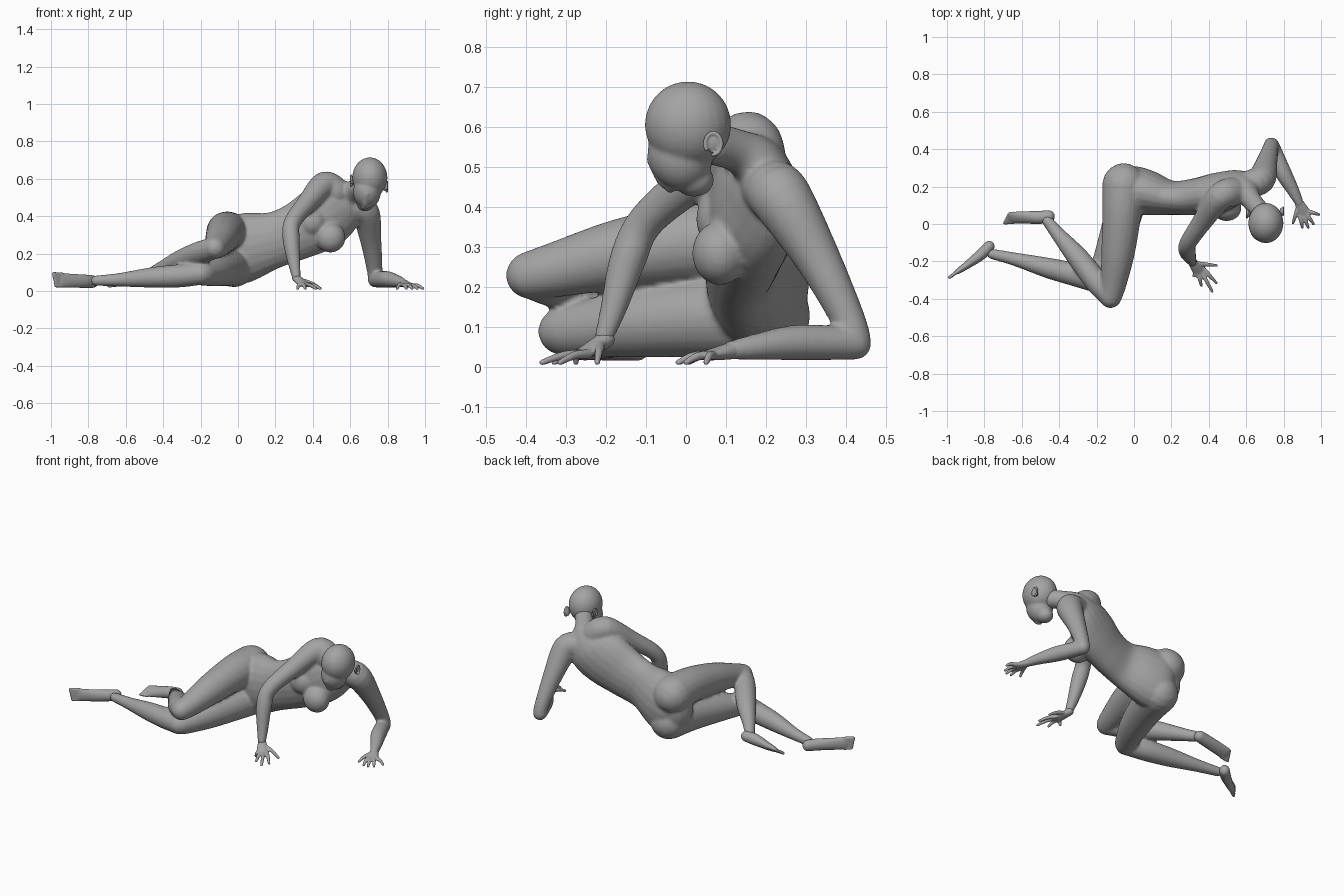
import bpy, bmesh, math
from mathutils import Vector, Matrix

mat = bpy.data.materials.new("clay grey")
mat.diffuse_color = (0.37, 0.37, 0.37, 1)
SIDES = 20


def spline(a, b, c, d, t):
    return 0.5 * (2 * b + (c - a) * t + (2 * a - 5 * b + 4 * c - d) * t * t
                  + (3 * b - a - 3 * c + d) * t ** 3)


def tube(bm, pts, wide=(0, 0, 1)):
    """Round-ended tube; each point is x, y, z, half width[, half depth[, width direction]]."""
    rows = []
    for p in pts:
        w = p[5] if len(p) > 5 else wide
        rows.append([Vector(p[:3]), p[3], p[4] if len(p) > 4 else p[3], Vector(w)])
    n, steps, path = len(rows), 5, []
    for i in range(n - 1):
        q = [rows[max(i - 1, 0)], rows[i], rows[i + 1], rows[min(i + 2, n - 1)]]
        for s in range(steps):
            path.append([spline(*[r[k] for r in q], s / steps) for k in range(4)])
    path.append(rows[-1])
    rings = []
    for i, (c, w, d, W) in enumerate(path):
        t = (path[min(i + 1, len(path) - 1)][0] - path[max(i - 1, 0)][0]).normalized()
        u = (W - t * W.dot(t)).normalized()
        rings.append((c, u * w, t.cross(u) * d, t, min(w, d)))

    def cap(r, sign):
        return [(r[0] + r[3] * sign * r[4] * math.sin(a), r[1] * math.cos(a), r[2] * math.cos(a))
                for a in (0.4, 0.8, 1.2, 1.45)]
    full = cap(rings[0], -1)[::-1] + [r[:3] for r in rings] + cap(rings[-1], 1)
    loops = []
    for c, u, v in full:
        loops.append([bm.verts.new(c + u * math.cos(2 * math.pi * k / SIDES)
                                   + v * math.sin(2 * math.pi * k / SIDES)) for k in range(SIDES)])
    for a, b in zip(loops, loops[1:]):
        for k in range(SIDES):
            j = (k + 1) % SIDES
            bm.faces.new((a[k], a[j], b[j], b[k]))
    bm.faces.new(loops[0][::-1])
    bm.faces.new(loops[-1])


def ball(bm, loc, radii, rot=(0, 0, 0)):
    m = Matrix.Translation(loc)
    for axis, ang in zip("XYZ", rot):
        m = m @ Matrix.Rotation(math.radians(ang), 4, axis)
    bmesh.ops.create_uvsphere(bm, u_segments=24, v_segments=16, radius=1,
                              matrix=m @ Matrix.Diagonal((*radii, 1)))


def finish(bm, name, voxel, smooth):
    """Fuse the overlapping volumes into one smooth skin."""
    bmesh.ops.recalc_face_normals(bm, faces=bm.faces)
    me = bpy.data.meshes.new(name)
    bm.to_mesh(me)
    bm.free()
    me.materials.append(mat)
    ob = bpy.data.objects.new(name, me)
    bpy.context.collection.objects.link(ob)
    r = ob.modifiers.new("fuse", 'REMESH')
    r.mode, r.voxel_size, r.use_smooth_shade = 'VOXEL', voxel, True
    s = ob.modifiers.new("soften", 'SMOOTH')
    s.factor, s.iterations = 0.5, smooth


# torso and neck
bm = bmesh.new()
low, mid, top = (-.1, 0, 1), (-.45, -.1, .87), (-.72, -.25, .6)
tube(bm, [(-.06, .185, .215, .15, .10, low), (-.01, .185, .22, .185, .125, low),
          (.08, .165, .245, .178, .12, low), (.20, .14, .275, .15, .092, (-.25, 0, 1)),
          (.32, .145, .32, .155, .098, mid), (.44, .165, .385, .172, .108, mid),
          (.53, .19, .445, .155, .095, top), (.585, .18, .505, .09, .07, top),
          (.625, .13, .54, .056, .054, top), (.675, .065, .56, .054, .054, top)])
ball(bm, (.495, .085, .285), (.08, .07, .08))
ball(bm, (.395, .085, .37), (.075, .06, .075))

# supporting arm, folded at the elbow
tube(bm, [(.61, .21, .45, .075), (.68, .24, .42, .077), (.71, .33, .27, .057),
          (.73, .405, .12, .043), (.735, .422, .065, .041)], (1, .5, 0))
tube(bm, [(.735, .422, .06, .042), (.795, .28, .062, .045), (.85, .18, .052, .034),
          (.885, .11, .042, .024)], (1, .5, 0))

# raised-shoulder arm
tube(bm, [(.52, .17, .53, .08), (.46, .145, .565, .073), (.37, .02, .47, .055),
          (.29, -.10, .365, .046), (.285, -.145, .27, .046), (.30, -.18, .15, .034),
          (.312, -.205, .075, .024)], (.8, -.5, 0))

# upper leg
tube(bm, [(-.055, .21, .31, .115), (-.065, .06, .315, .105), (-.085, -.15, .285, .09),
          (-.11, -.32, .245, .07), (-.125, -.39, .23, .06)])
tube(bm, [(-.125, -.39, .23, .058), (-.20, -.31, .205, .062), (-.30, -.18, .165, .058),
          (-.41, -.05, .12, .038), (-.465, .02, .095, .03)])

# lower leg
tube(bm, [(-.02, .20, .13, .11), (-.06, .04, .125, .10), (-.12, -.14, .11, .086),
          (-.18, -.28, .093, .066), (-.20, -.31, .09, .06)])
tube(bm, [(-.20, -.31, .09, .058), (-.32, -.27, .08, .062), (-.46, -.235, .072, .055),
          (-.63, -.19, .06, .037), (-.76, -.16, .055, .028)])
finish(bm, "body", .008, 10)

# feet: heel, instep and toes
bm = bmesh.new()
tube(bm, [(-.775, -.12, .05, .034, .03), (-.82, -.165, .052, .036, .03),
          (-.90, -.225, .055, .038, .02), (-.945, -.255, .058, .04, .014)])
for i in range(5):
    z = .026 + .016 * i
    tube(bm, [(-.94, -.252, z, .01), (-.975 - .003 * i, -.277 - .002 * i, z + .002, .009)])
finish(bm, "lower_foot", .005, 4)

bm = bmesh.new()
side = (0, .8, .6)
tube(bm, [(-.455, .04, .085, .034, .032, side), (-.51, .035, .078, .036, .034, side),
          (-.60, .035, .06, .037, .023, side), (-.65, .033, .05, .038, .015, side)])
for i in range(5):
    o = -.03 + .015 * i
    tube(bm, [(-.645, .033 + .8 * o, .05 + .6 * o, .01),
              (-.692 + .006 * i, .03 + .8 * o, .045 + .6 * o, .009)], side)
finish(bm, "upper_foot", .005, 4)


# hands: palm plus five arched digits
def hand(name, wrist, palm, across, tips):
    bm = bmesh.new()
    w, p, a = Vector(wrist), Vector(palm), Vector(across).normalized()
    tube(bm, [(*w, .024, .022), (*w.lerp(p, .5), .03, .018), (*p, .036, .013)], a)
    for i, (x, y) in enumerate(tips):
        thumb = i == 0
        start = w.lerp(p, .45) + a * .024 if thumb else p + a * (.045 - .018 * i)
        end = Vector((x, y, .012))
        bend = start.lerp(end, .5) + Vector((0, 0, .007))
        tube(bm, [(*start, .012), (*bend, .0105), (*end, .0075)], (.1, .1, 1))
    finish(bm, name, .0045, 3)


hand("support_hand", (.882, .115, .042), (.912, .055, .03), (-.9, -.4, 0),
     [(.85, .005), (.90, -.018), (.932, -.02), (.96, .0), (.99, .05)])
hand("front_hand", (.311, -.20, .07), (.352, -.258, .034), (.82, .57, 0),
     [(.442, -.222), (.44, -.315), (.418, -.36), (.36, -.33), (.318, -.275)])

# head: skull, face, jaw, nose and brow
bm = bmesh.new()
ball(bm, (.705, .005, .606), (.094, .108, .108))
ball(bm, (.69, -.015, .53), (.074, .08, .09), (20, 0, 0))
ball(bm, (.68, .02, .468), (.047, .05, .042))
tube(bm, [(.69, -.088, .52, .012), (.682, -.066, .475, .013), (.681, -.052, .46, .015)], (1, 0, 0))
tube(bm, [(.664, -.034, .447, .008), (.68, -.04, .445, .011), (.696, -.034, .447, .008)])
finish(bm, "head", .006, 8)

# ears: rim ring with an inner shell
for name, c, lean in (("left_ear", (.788, .068, .558), 12), ("right_ear", (.613, .055, .59), -12)):
    bm = bmesh.new()
    ball(bm, c, (.009, .018, .024), (0, lean, 0))
    loop = [Vector((0, .02 * math.cos(a), .027 * math.sin(a))) for a in
            [math.radians(30 * k) for k in range(-3, 8)]]
    out = .008 if lean > 0 else -.008
    tube(bm, [(c[0] + out, c[1] + v.y, c[2] + v.z, .0055) for v in loop], (1, 0, 0))
    finish(bm, name, .003, 3)
